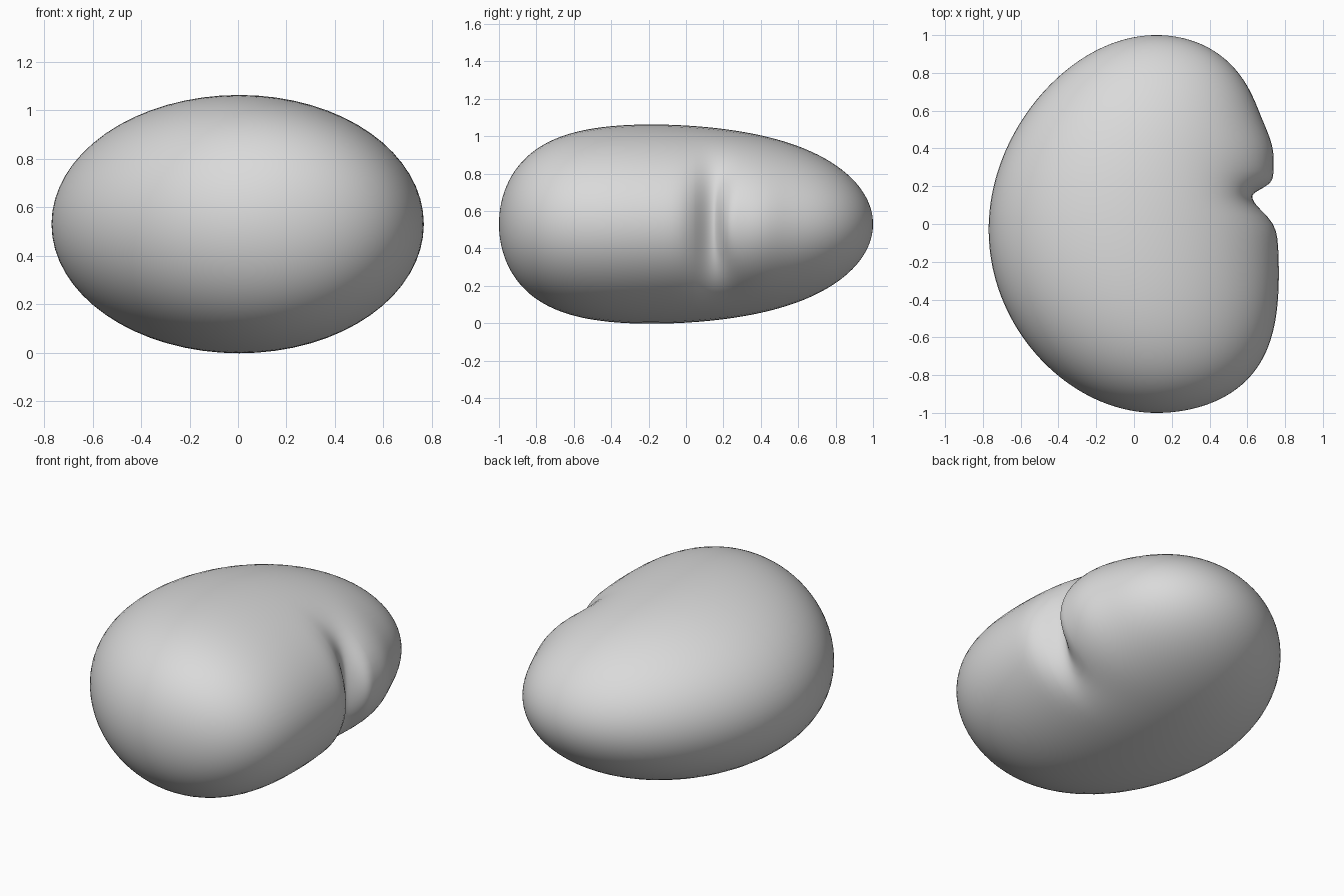
import bpy, bmesh, math

cube = bpy.data.objects.get("Cube")
if cube:
    bpy.data.objects.remove(cube, do_unlink=True)

SEGMENTS = 64
RINGS = 80
MID_Z = 0.53
TIP_X = 0.12
GROOVE_Y = 0.145


def bell(offset, width):
    return math.exp(-(offset / width) ** 2)


def groove_depth(y, dz):
    """Soft front slope, steeper rear wall that relaxes away from mid-height,
    and a slight bulge behind the groove."""
    width = 0.11 if y < GROOVE_Y else 0.055 + 0.7 * dz * dz
    fade = max(0, 1 - (dz / 0.5) ** 2) ** 2
    return fade * (0.118 * bell(y - GROOVE_Y, width) - 0.025 * bell(y - 0.4, 0.13))


def section_point(y, angle):
    """Point on the elliptical cross-section at y, pressed in on the +x side."""
    s = math.sqrt(1 - y * y)
    left = TIP_X - s * (0.889 - 0.03 * y - 0.06 * y * y)
    right = TIP_X + s * (0.636 - 0.072 * y + 0.222 * y * y)
    height = s * (0.527 - 0.06 * y + 0.108 * y * y - 0.045 * y ** 3)
    dz = height * math.sin(angle)
    side = math.cos(angle)
    x = (left + right) / 2 + (right - left) / 2 * side
    if side > 0:
        x -= groove_depth(y, dz)
    return (x, y, MID_Z + dz)


# Ring positions, closer together around the groove
ys = [-math.cos(math.pi * i / RINGS) for i in range(1, RINGS)]
ys = [y for y in ys if not 0.03 < y < 0.29] + [0.04 + 0.01 * i for i in range(25)]
ys.sort()

# Bean body: rings skinned from tip to tip
bm = bmesh.new()
rings = [[bm.verts.new(section_point(y, 2 * math.pi * k / SEGMENTS))
          for k in range(SEGMENTS)] for y in ys]
front_tip = bm.verts.new((TIP_X, -1, MID_Z))
back_tip = bm.verts.new((TIP_X, 1, MID_Z))
for k in range(SEGMENTS):
    n = (k + 1) % SEGMENTS
    bm.faces.new((front_tip, rings[0][n], rings[0][k]))
    bm.faces.new((back_tip, rings[-1][k], rings[-1][n]))
    for a, b in zip(rings, rings[1:]):
        bm.faces.new((a[k], a[n], b[n], b[k]))
bmesh.ops.recalc_face_normals(bm, faces=bm.faces)
for face in bm.faces:
    face.smooth = True

mesh = bpy.data.meshes.new("bean_body")
bm.to_mesh(mesh)
bm.free()
body = bpy.data.objects.new("bean_body", mesh)
bpy.context.collection.objects.link(body)

# Plain light grey
grey = bpy.data.materials.new("light_grey")
grey.use_nodes = True
color = (0.7, 0.7, 0.7, 1)
grey.diffuse_color = color
grey.node_tree.nodes["Principled BSDF"].inputs["Base Color"].default_value = color
mesh.materials.append(grey)
